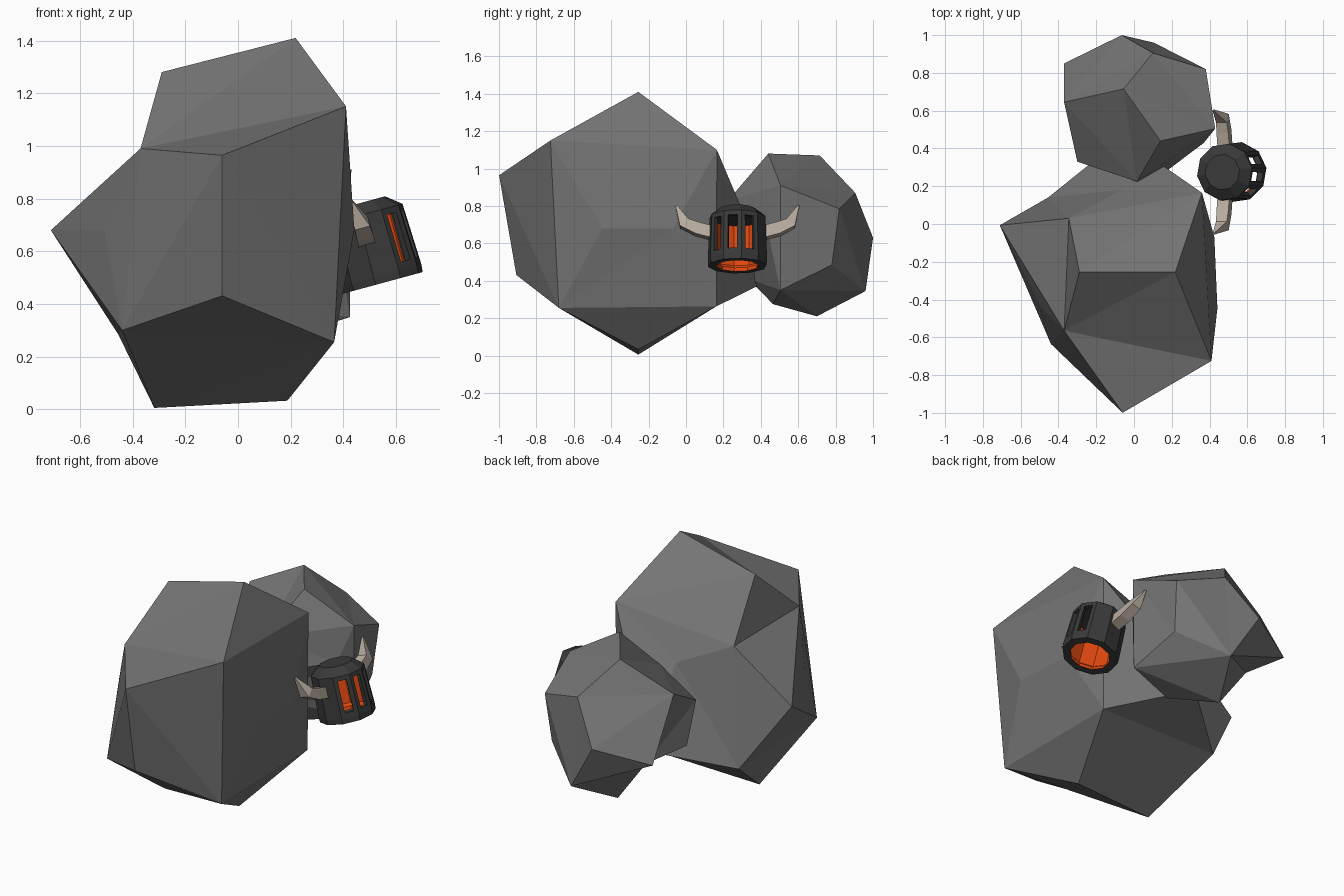
import bpy, bmesh, math
from mathutils import Vector, Matrix

if "Cube" in bpy.data.objects:
    bpy.data.objects.remove(bpy.data.objects["Cube"])


def material(name, rgb):
    m = bpy.data.materials.new(name)
    m.diffuse_color = (*rgb, 1)
    m.use_nodes = True
    m.node_tree.nodes["Principled BSDF"].inputs["Base Color"].default_value = m.diffuse_color
    return m


STONE = material("grey stone", (0.175, 0.175, 0.175))
IRON = material("dark iron", (0.042, 0.042, 0.042))
GLOW = material("orange glow", (0.76, 0.065, 0.005))
HORN = material("pale horn", (0.48, 0.41, 0.35))


def finish(name, bm, mats):
    bmesh.ops.recalc_face_normals(bm, faces=bm.faces)
    me = bpy.data.meshes.new(name)
    bm.to_mesh(me)
    bm.free()
    ob = bpy.data.objects.new(name, me)
    bpy.context.collection.objects.link(ob)
    for m in mats:
        me.materials.append(m)
    return ob


# A boulder is a twelve-sided stone: a cube (8 corners, H C G F N O P S)
# with a two-point roof ridge on each side (D E, T U, I J, K L, Q R, A B)
LETTERS = "HCGFNOPSDETUIJKLQRAB"
ROOFS = ("JIC JCH INO IJN JHN ICO KFG KGL KLP KPS LGP KFS "
         "RNH RHQ RPG RGQ QHG RNP ACO ABC ASF AFB AOS BCF "
         "DCF DFE DHG DGE DCH EFG NPU NUT TOS TSU TNO UPS").split()


def boulder(name, points):
    bm = bmesh.new()
    v = {k: bm.verts.new(p) for k, p in zip(LETTERS, points)}
    for tri in ROOFS:
        bm.faces.new([v[k] for k in tri])
    finish(name, bm, [STONE])


# Large boulder: regular corner directions, each pushed in or out
T = (1 + 5 ** 0.5) / 2
R = 1 / T
centre = Vector((-0.06, -0.255, 0.68))
corners = [
    (1, -1, 1, .47), (-1, -1, 1, .31), (1, -1, -1, .425), (-1, -1, -1, .38),
    (1, 1, 1, .42), (-1, 1, 1, .285), (1, 1, -1, .417), (-1, 1, -1, .395),
    (0, -T, R, .46), (0, -T, -R, .403), (0, T, R, .27), (0, T, -R, .44),
    (-R, 0, T, .371), (R, 0, T, .451), (-R, 0, -T, .417), (R, 0, -T, .40),
    (T, -R, 0, .31), (T, R, 0, .30), (-T, R, 0, .402), (-T, -R, 0, .276)]
boulder("large_boulder", [centre + Vector(c[:3]) * c[3] for c in corners])

# Small boulder: the same stone, turned and uneven
boulder("small_boulder", [
    (.425, .505, .35), (.43, .505, .91), (-.02, .335, .41), (.015, .225, .83),
    (.105, .96, .345), (.10, .905, .87), (-.22, .70, .47), (-.37, .645, .914),
    (.37, .43, .70), (.145, .26, .65), (-.065, 1.0, .63), (-.37, .85, .556),
    (.38, .82, .785), (.36, .78, .485), (-.30, .33, .74), (-.30, .42, .495),
    (.15, .465, .275), (-.03, .70, .21), (-.055, .715, 1.07), (.14, .44, 1.08)])

# Lantern placement: leans so its open bottom faces outwards
PLACE = Matrix.Translation((.55, .275, .48)) @ Matrix.Rotation(-.265, 4, 'Y')
SIDES = 10
TURN = math.radians(8)


def tube(bm, rings):
    n = len(rings[0])
    for a, b in zip(rings, rings[1:]):
        for i in range(n):
            j = (i + 1) % n
            bm.faces.new((a[i], a[j], b[j], b[i]))
    bm.faces.new(rings[0])
    bm.faces.new(rings[-1])


# Lantern shell: ten-sided profile turned round, hollow and open below
bm = bmesh.new()
profile = [(.095, .315), (.152, .27), (.161, .03), (.158, 0),
           (.114, 0), (.116, .02), (.13, .035), (.13, .255)]
tube(bm, [[bm.verts.new((r * math.cos(TURN + i * math.tau / SIDES),
                         r * math.sin(TURN + i * math.tau / SIDES), z))
           for i in range(SIDES)] for r, z in profile])
lantern = finish("lantern_shell", bm, [IRON, GLOW])

# Three upright slots cut through the outward side
bm = bmesh.new()
for deg in (-54, -18, 18):
    m = (Matrix.Rotation(math.radians(deg) + TURN, 4, 'Z')
         @ Matrix.Translation((.15, 0, .1525))
         @ Matrix.Diagonal((.10, .05, .185, 1)))
    bmesh.ops.create_cube(bm, size=1, matrix=m)
cutter = finish("slot_cutter", bm, [IRON])
cutter.hide_render = True
mod = lantern.modifiers.new("slots", 'BOOLEAN')
mod.operation = 'DIFFERENCE'
mod.solver = 'EXACT'
mod.object = cutter
bpy.context.view_layer.update()
cut = bpy.data.meshes.new_from_object(
    lantern.evaluated_get(bpy.context.evaluated_depsgraph_get()))
lantern.modifiers.clear()
lantern.data = cut
bpy.data.objects.remove(cutter)

# Inner wall glows: faces that point straight at the axis
for p in cut.polygons:
    c, n = p.center, p.normal
    flat = Vector((c.x, c.y, 0))
    inward = abs(n.z) < .85 and flat.length > .05 and n.dot(flat.normalized()) < -.5
    p.material_index = 1 if inward else 0
cut.transform(PLACE)


# Horns: four-sided tapering tubes, bent upwards, one on each side
def horn(name, side):
    path = [(.13, .185, .046), (.215, .208, .046), (.285, .24, .042), (.327, .345, .006)]
    pts = [Vector((-.02 - .02 * (k == 3), side * y, z)) for k, (y, z, r) in enumerate(path)]
    bm = bmesh.new()
    rings = []
    for k, p in enumerate(pts):
        d = (pts[min(k + 1, 3)] - pts[max(k - 1, 0)]).normalized()
        u = Vector((1, 0, 0))
        w = d.cross(u)
        r = path[k][2]
        rings.append([bm.verts.new(p + r * (u * math.cos((i + .5) * math.tau / 4)
                                            + w * math.sin((i + .5) * math.tau / 4)))
                      for i in range(4)])
    tube(bm, rings)
    finish(name, bm, [HORN]).data.transform(PLACE)


horn("back_horn", 1)
horn("front_horn", -1)
